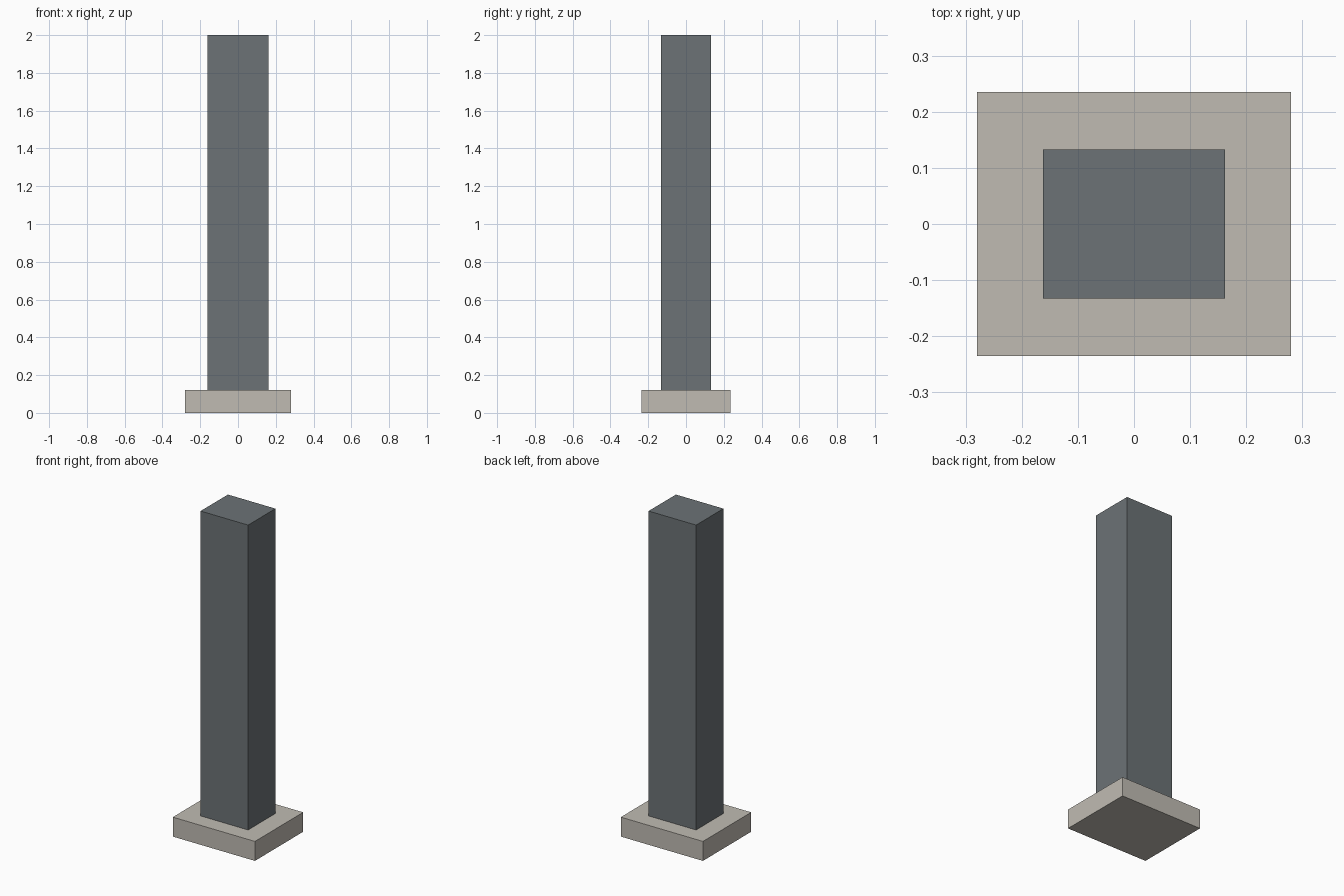
import bpy

if "Cube" in bpy.data.objects:
    bpy.data.objects.remove(bpy.data.objects["Cube"])


def material(name, color):
    mat = bpy.data.materials.new(name)
    mat.diffuse_color = (*color, 1.0)
    mat.use_nodes = True
    mat.node_tree.nodes["Principled BSDF"].inputs["Base Color"].default_value = mat.diffuse_color
    return mat


def box(name, width, depth, z_low, z_high, mat):
    bpy.ops.mesh.primitive_cube_add(size=1, location=(0, 0, (z_low + z_high) / 2))
    obj = bpy.context.object
    obj.name = name
    obj.scale = (width, depth, z_high - z_low)
    bpy.ops.object.transform_apply(location=False, rotation=False, scale=True)
    obj.data.materials.append(mat)
    return obj


stone = material("pale_stone", (0.53, 0.50, 0.45))
slate = material("dark_slate", (0.15, 0.17, 0.18))

# Wide plinth slab on the ground
box("base_slab", 0.56, 0.47, 0.0, 0.12, stone)

# Tall rectangular pillar standing on the slab
box("pillar", 0.324, 0.266, 0.12, 2.0, slate)
